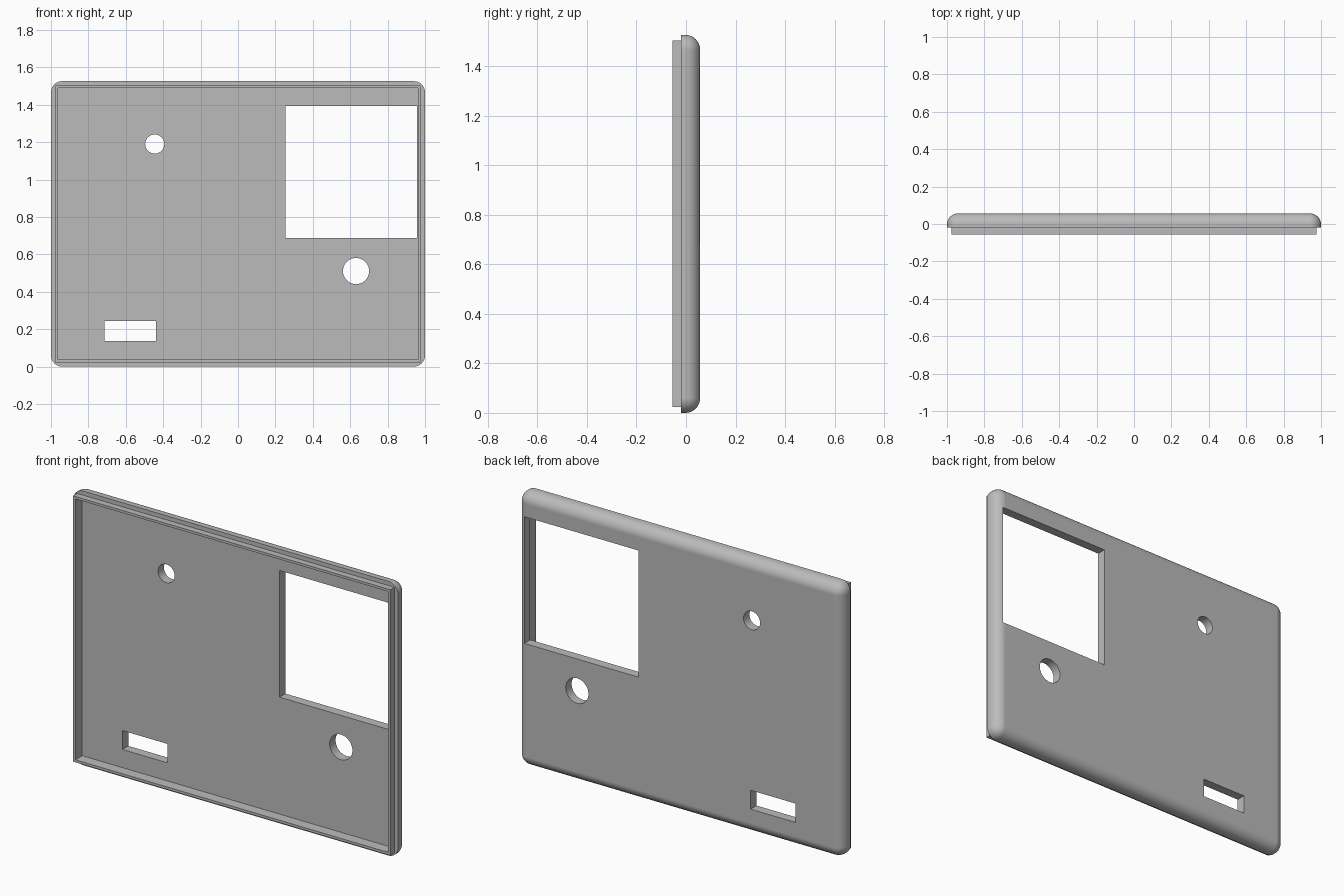
import bpy
import bmesh
import math
from mathutils import Matrix, Vector

default = bpy.data.objects.get("Cube")
if default:
    bpy.data.objects.remove(default, do_unlink=True)

HEIGHT = 1.526
FRONT, STEP, FLOOR, BACK = -0.055, -0.02, 0.005, 0.057
ROUND = 0.06
LIP_GAP = 0.023      # lip setback from the outer edge
LIP_WALL = 0.014

grey = bpy.data.materials.new("plain_grey")
grey.use_nodes = True
grey.diffuse_color = (0.5, 0.5, 0.5, 1)
grey.node_tree.nodes["Principled BSDF"].inputs["Base Color"].default_value = (0.5, 0.5, 0.5, 1)


def finish(bm, name):
    mesh = bpy.data.meshes.new(name)
    bm.to_mesh(mesh)
    bm.free()
    mesh.materials.append(grey)
    obj = bpy.data.objects.new(name, mesh)
    bpy.context.collection.objects.link(obj)
    return obj


def box_mesh(x0, x1, y0, y1, z0, z1):
    bm = bmesh.new()
    bmesh.ops.create_cube(bm, size=1)
    size = Vector((x1 - x0, y1 - y0, z1 - z0))
    centre = Vector((x0 + x1, y0 + y1, z0 + z1)) / 2
    bm.transform(Matrix.Translation(centre) @ Matrix.Diagonal(size).to_4x4())
    return bm


def box(name, *bounds):
    return finish(box_mesh(*bounds), name)


def round_cutter(name, x, z, radius):
    bm = bmesh.new()
    bmesh.ops.create_cone(bm, cap_ends=True, segments=48, radius1=radius,
                          radius2=radius, depth=0.4)
    bm.transform(Matrix.Translation((x, 0, z)) @ Matrix.Rotation(math.pi / 2, 4, 'X'))
    return finish(bm, name)


def combine(target, tool, operation):
    mod = target.modifiers.new(tool.name, 'BOOLEAN')
    mod.object = tool
    mod.operation = operation
    mod.solver = 'EXACT'
    bpy.context.view_layer.objects.active = target
    bpy.ops.object.modifier_apply(modifier=mod.name)
    bpy.data.objects.remove(tool, do_unlink=True)


# Outer shell: rounded corners and a rounded back edge
bm = box_mesh(-1, 1, STEP, BACK, 0, HEIGHT)
edges = [e for e in bm.edges if max(v.co.y for v in e.verts) > 0]
bmesh.ops.bevel(bm, geom=edges, offset=ROUND, offset_type='OFFSET', segments=10,
                profile=0.5, affect='EDGES', clamp_overlap=False)
panel = finish(bm, "cover_panel")

# Square front lip, then the shallow recess inside it
a = LIP_GAP
b = LIP_GAP + LIP_WALL
combine(panel, box("front_lip", a - 1, 1 - a, FRONT, FLOOR + 0.01, a, HEIGHT - a), 'UNION')
combine(panel, box("recess", b - 1, 1 - b, -0.2, FLOOR, b, HEIGHT - b), 'DIFFERENCE')

# Openings through the panel
for cutter in (
    box("window_opening", 0.253, 0.956, -0.2, 0.2, 0.688, 1.393),
    box("slot_opening", -0.715, -0.438, -0.2, 0.2, 0.138, 0.243),
    round_cutter("small_hole", -0.445, 1.19, 0.051),
    round_cutter("large_hole", 0.631, 0.511, 0.07),
):
    combine(panel, cutter, 'DIFFERENCE')

# Smooth rounds with crisp edges
bpy.ops.object.select_all(action='DESELECT')
panel.select_set(True)
bpy.context.view_layer.objects.active = panel
bpy.ops.object.shade_smooth_by_angle(angle=math.radians(30))
weighted = panel.modifiers.new("weighted_normals", 'WEIGHTED_NORMAL')
weighted.keep_sharp = True
